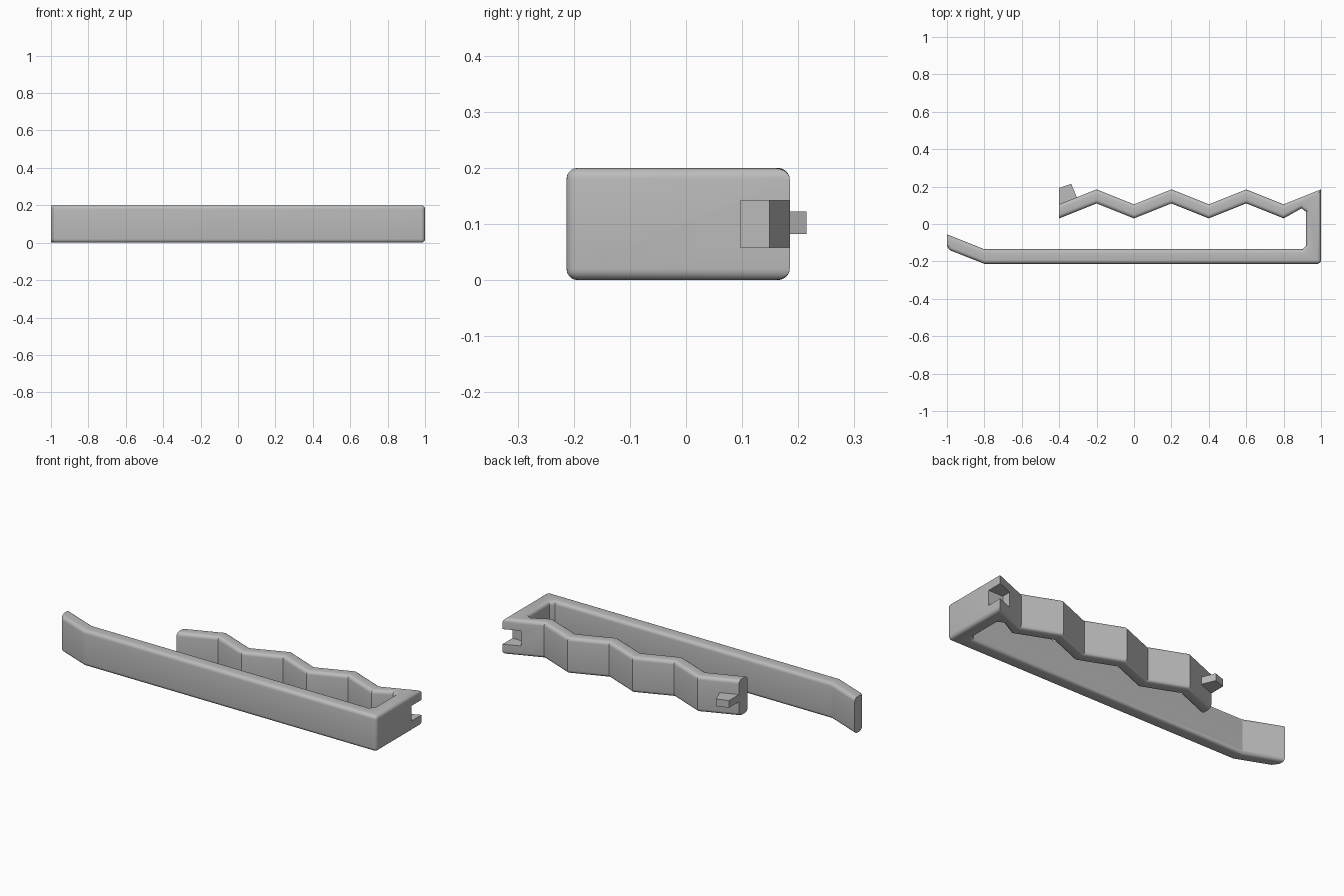
import bpy, bmesh
from math import radians

cube = bpy.data.objects.get("Cube")
if cube:
    bpy.data.objects.remove(cube)

HEIGHT = 0.2
ROUND = 0.02

grey = bpy.data.materials.new("plain grey")
grey.use_nodes = True
grey.diffuse_color = (0.5, 0.5, 0.5, 1)
grey.node_tree.nodes["Principled BSDF"].inputs["Base Color"].default_value = (0.5, 0.5, 0.5, 1)


def prism(name, outline, z0, z1):
    """Extrude a counter-clockwise outline from z0 to z1."""
    bm = bmesh.new()
    base = bm.faces.new([bm.verts.new((x, y, z0)) for x, y in outline])
    top = bmesh.ops.extrude_face_region(bm, geom=[base])["geom"]
    bmesh.ops.translate(bm, vec=(0, 0, z1 - z0),
                        verts=[v for v in top if isinstance(v, bmesh.types.BMVert)])
    bmesh.ops.recalc_face_normals(bm, faces=bm.faces)
    mesh = bpy.data.meshes.new(name)
    bm.to_mesh(mesh)
    bm.free()
    mesh.materials.append(grey)
    obj = bpy.data.objects.new(name, mesh)
    bpy.context.collection.objects.link(obj)
    return obj


def zigzag(xs, valley, peak):
    """Alternate valley and peak every 0.2 along x."""
    return [(i / 5, peak if i % 2 else valley) for i in xs]


# Clip body: lever bar, end wall and zigzag jaw in one outline
outline = [(-1, -0.055), (-1, -0.12), (-0.985, -0.14), (-0.8, -0.213), (1, -0.213)]
outline += zigzag(range(5, -3, -1), 0.105, 0.185)
outline += zigzag(range(-2, 5), 0.03, 0.11)
outline += [(0.895, 0.083), (0.92, 0.066), (0.92, -0.115), (0.9, -0.135), (-0.8, -0.135)]
body = prism("clip_body", outline, 0, HEIGHT)

# Round the rims and the outer corner, leaving both free ends square
bm = bmesh.new()
bm.from_mesh(body.data)


def is_rounded(edge):
    a, b = (v.co for v in edge.verts)
    if abs(a.z - b.z) > 0.1:
        return a.x > 0.99 and a.y < 0
    tip = a.x < -0.99 and b.x < -0.99
    jaw_end = max(abs(a.x + 0.4), abs(b.x + 0.4)) < 0.01
    return not (tip or jaw_end)


bmesh.ops.bevel(bm, geom=[e for e in bm.edges if is_rounded(e)], offset=ROUND,
                offset_type='OFFSET', segments=5, profile=0.5, affect='EDGES',
                clamp_overlap=True)
bm.to_mesh(body.data)
bm.free()

# Latch notch cut into the back corner
cutter = prism("notch_cutter", [(0.91, 0.097), (1.1, 0.097), (1.1, 0.3), (0.91, 0.3)], 0.058, 0.142)
cutter.hide_render = True
cutter.hide_viewport = True
cut = body.modifiers.new("notch", 'BOOLEAN')
cut.operation = 'DIFFERENCE'
cut.solver = 'EXACT'
cut.object = cutter

# Small hook on the free end of the jaw
prism("latch_hook", [(-0.4, 0.09), (-0.3, 0.13), (-0.336, 0.215), (-0.4, 0.193)], 0.082, 0.122)

bpy.ops.object.select_all(action='DESELECT')
bpy.context.view_layer.objects.active = body
body.select_set(True)
bpy.ops.object.shade_smooth_by_angle(angle=radians(20))
